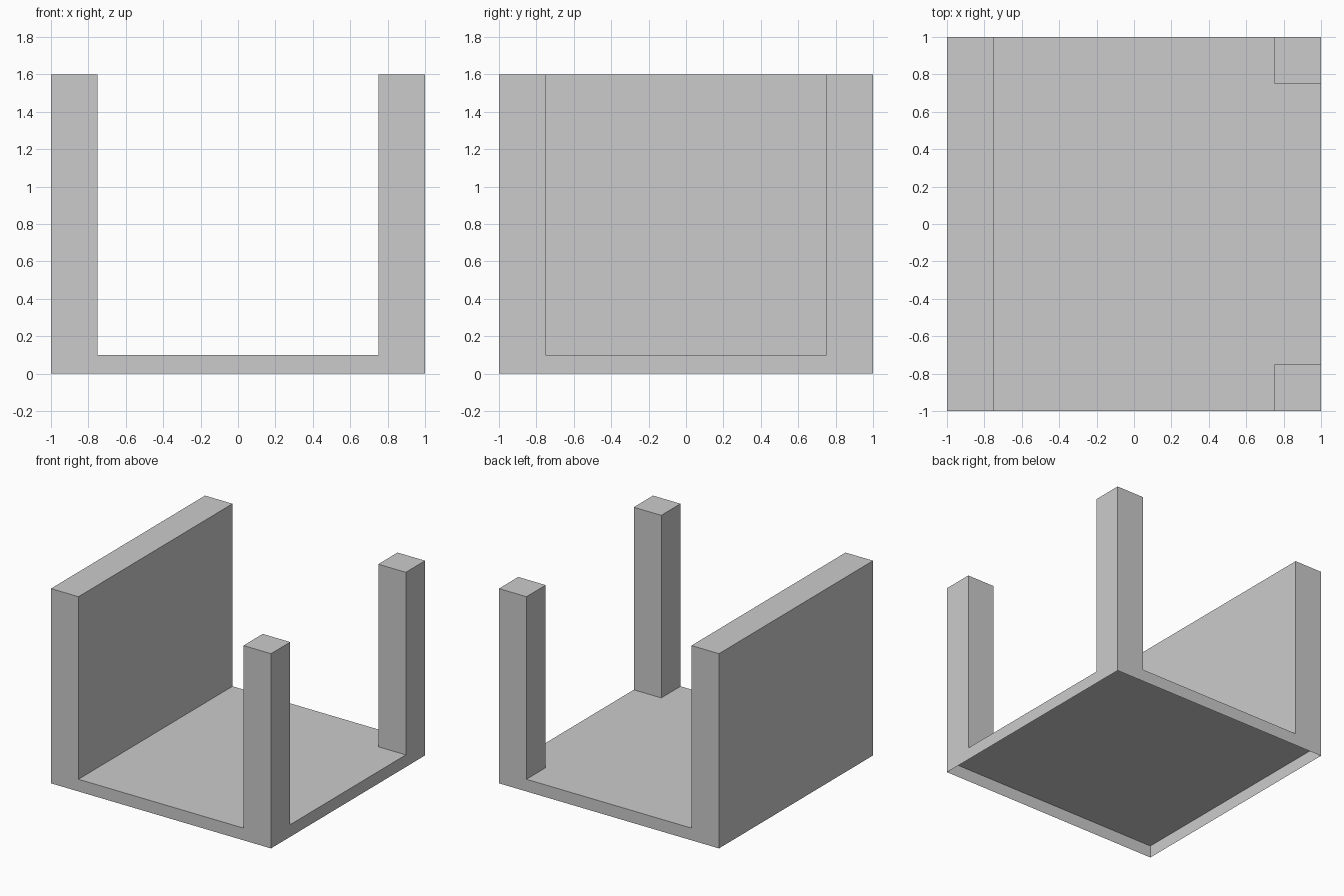
import bpy
import bmesh
from math import radians

if "Cube" in bpy.data.objects:
    bpy.data.objects.remove(bpy.data.objects["Cube"])

FLOOR_Z = 0.1
TOP_Z = 1.6
STEPS = (-1.0, -0.75, 0.75, 1.0)

bm = bmesh.new()

# Floor sheet: 3 x 3 cells with narrow border cells
rows = [[bm.verts.new((x, y, FLOOR_Z)) for x in STEPS] for y in STEPS]
for j in range(3):
    for i in range(3):
        bm.faces.new((rows[j][i], rows[j][i + 1], rows[j + 1][i + 1], rows[j + 1][i]))


def move_new(result, dz):
    verts = [g for g in result["geom"] if isinstance(g, bmesh.types.BMVert)]
    bmesh.ops.translate(bm, verts=verts, vec=(0, 0, dz))


def raise_cells(test):
    """Pull the floor cells chosen by test up to the top height."""
    faces = [f for f in bm.faces
             if all(abs(v.co.z - FLOOR_Z) < 1e-4 for v in f.verts)
             and test(f.calc_center_median())]
    move_new(bmesh.ops.extrude_face_region(bm, geom=faces), TOP_Z - FLOOR_Z)


# Skirt around the rim down to the ground; the underside stays open
rim = [e for e in bm.edges if e.is_boundary]
move_new(bmesh.ops.extrude_edge_only(bm, edges=rim), -FLOOR_Z)

# Full-depth wall on the left, hollow from below
raise_cells(lambda c: c.x < -0.75)

# Two hollow corner posts on the right
for side in (-1, 1):
    raise_cells(lambda c: c.x > 0.75 and c.y * side > 0.75)

# Merge coplanar cells into clean flat faces
bmesh.ops.recalc_face_normals(bm, faces=bm.faces[:])
bmesh.ops.dissolve_limit(bm, angle_limit=radians(1), verts=bm.verts[:], edges=bm.edges[:])

mesh = bpy.data.meshes.new("floor_with_wall_and_posts")
bm.to_mesh(mesh)
bm.free()
obj = bpy.data.objects.new("floor_with_wall_and_posts", mesh)
bpy.context.collection.objects.link(obj)
